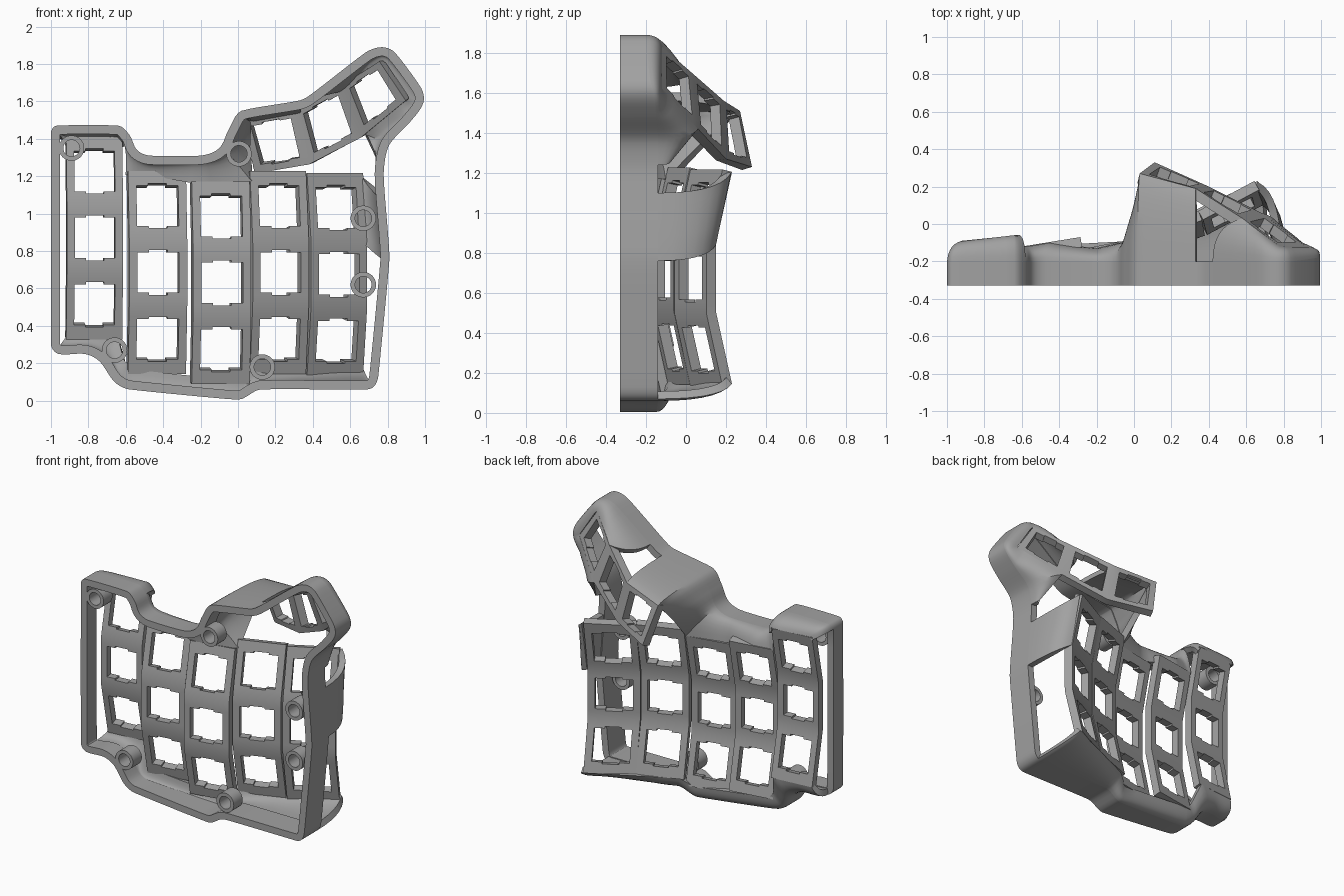
import bpy, bmesh, math
from mathutils import Vector as V

cube = bpy.data.objects.get("Cube")
if cube:
    bpy.data.objects.remove(cube)

grey = bpy.data.materials.new("mid_grey")
grey.use_nodes = True
grey.diffuse_color = (0.36, 0.36, 0.36, 1)
grey.node_tree.nodes["Principled BSDF"].inputs["Base Color"].default_value = grey.diffuse_color


def finish(name, bm, thickness=0):
    """Turn a bmesh into an object; open sheets face outward and thicken inward."""
    bmesh.ops.recalc_face_normals(bm, faces=bm.faces)
    if thickness:
        inside = V((0.1, -0.6, 0.8))
        if sum((f.calc_center_median() - inside).dot(f.normal) * f.calc_area() for f in bm.faces) < 0:
            bmesh.ops.reverse_faces(bm, faces=bm.faces)
    me = bpy.data.meshes.new(name)
    bm.to_mesh(me)
    bm.free()
    me.materials.append(grey)
    ob = bpy.data.objects.new(name, me)
    bpy.context.collection.objects.link(ob)
    bpy.ops.object.select_all(action="DESELECT")
    ob.select_set(True)
    bpy.context.view_layer.objects.active = ob
    if thickness:
        mod = ob.modifiers.new("shell", "SOLIDIFY")
        mod.thickness, mod.offset = thickness, -1
        mod.use_even_offset = False
        bpy.ops.object.modifier_apply(modifier="shell")
    bpy.ops.object.shade_smooth_by_angle(angle=math.radians(32))
    return ob


def sheet(name, rows, thickness, keep=lambda i, j: True):
    """Grid of points to a thick sheet; keep() leaves cells out."""
    bm = bmesh.new()
    g = [[bm.verts.new(p) for p in r] for r in rows]
    for i in range(len(g) - 1):
        for j in range(len(g[0]) - 1):
            if keep(i, j):
                bm.faces.new((g[i][j], g[i + 1][j], g[i + 1][j + 1], g[i][j + 1]))
    loose = [v for v in bm.verts if not v.link_faces]
    bmesh.ops.delete(bm, geom=loose, context="VERTS")
    return finish(name, bm, thickness)


def key_plate(name, fn, us, vs, holes, thickness):
    """Plate over (u, v) with rectangular openings (u0, u1, v0, v1)."""
    def keep(i, j):
        u, v = (us[i] + us[i + 1]) / 2, (vs[j] + vs[j + 1]) / 2
        return not any(a < u < b and c < v < d for a, b, c, d in holes)
    return sheet(name, [[fn(u, v) for v in vs] for u in us], thickness, keep)


# Rim outline: x, z and wall top y
outline = [(-1, 1.43, -.22), (-.97, 1.47, -.2), (-.64, 1.47, -.2), (-.58, 1.42, -.2),
           (-.54, 1.34, -.2), (-.47, 1.31, -.2), (-.2, 1.31, -.2), (-.1, 1.35, -.2),
           (-.05, 1.45, -.2), (.02, 1.55, -.2), (.33, 1.605, -.2), (.42, 1.66, -.2),
           (.68, 1.86, -.2), (.77, 1.89, -.2), (.84, 1.86, -.2), (.98, 1.67, -.18),
           (.99, 1.59, -.16), (.92, 1.49, -.15), (.81, 1.37, -.14), (.78, 1.24, -.14),
           (.785, 1.1, -.14), (.81, .76, -.14), (.75, .13, -.14), (.72, .07, -.14),
           (.65, .06, -.14), (.12, .06, -.14), (0, .005, -.15), (-.58, .06, -.2),
           (-.66, .1, -.2), (-.74, .21, -.2), (-.82, .25, -.2), (-.96, .25, -.22),
           (-1, .3, -.22)]
STEP = 5
pts = [V((x, y, z)) for x, z, y in outline]
N = len(pts)


def tangent(i):
    return (pts[(i + 1) % N] - pts[i - 1]).normalized()


path = []
for i in range(N):
    a, b = pts[i], pts[(i + 1) % N]
    m = min((b - a).length, .12)
    for k in range(STEP):
        t = k / STEP
        h = t * t * (3 - 2 * t)
        path.append(a.lerp(b, h) + tangent(i) * m * t * (1 - t) ** 2
                    - tangent((i + 1) % N) * m * t * t * (1 - t))

# Rim wall around the open front
bm = bmesh.new()
loops = []
for i, p in enumerate(path):
    d = path[(i + 1) % len(path)] - path[i - 1]
    q = p + V((d.z, 0, -d.x)).normalized() * .048
    corners = [(p.x, -.33, p.z), p, (q.x, p.y, q.z), (q.x, -.33, q.z)]
    loops.append([bm.verts.new(c) for c in corners])
for i in range(len(loops)):
    for k in range(4):
        a, b = loops[i - 1], loops[i]
        bm.faces.new((a[k], b[k], b[(k + 1) % 4], a[(k + 1) % 4]))
finish("rim_wall", bm)


def skirt(name, first, targets):
    """Rounded shell from the rim to a chain of target points."""
    rows = []
    for s in range((len(targets) - 1) * STEP + 1):
        i, k = divmod(s, STEP)
        q = V(targets[i])
        if k:
            q = q.lerp(V(targets[i + 1]), k / STEP)
        p = path[(first * STEP + s) % len(path)]
        c = V((p.x, p.y + (q.y - p.y) * .85, p.z))
        rows.append([p.lerp(c, t / 7).lerp(c.lerp(q, t / 7), t / 7) for t in range(8)])
    return sheet(name, rows, .042)


# Three-key columns: left x, right x, left y, right y, middle z
columns = {"outer_column": (-.92, -.62, -.17, -.14, .87),
           "fourth_column": (-.59, -.28, -.2, -.15, .685),
           "middle_column": (-.25, .06, -.21, -.15, .63),
           "second_column": (.06, .36, -.12, -.01, .685),
           "inner_column": (.365, .665, -.01, .15, .675)}
col_holes = []
for c in (-.345, 0, .345):
    col_holes += [(.14, .86, c - .108, c + .108), (.34, .66, c - .12, c + .12)]
col_vs = sorted({v for h in col_holes for v in h[2:]} | {-.53, -.17, .17, .53})
for name, (x0, x1, y0, y1, zc) in columns.items():
    def surface(u, v):
        rise = .08 * max(0, (abs(v) - .17) / .36)
        slope = (y1 - y0) / (x1 - x0)
        return V((x0 + (x1 - x0) * u - rise * slope * .5, y0 + (y1 - y0) * u + rise, zc + v))
    key_plate(name, surface, [0, .14, .34, .66, .86, 1], col_vs, col_holes, .055)

# Thumb plate with three keys in an arc
top = [V(p) for p in ((.03, .27, 1.51), (.33, .19, 1.56), (.58, .03, 1.70), (.78, -.12, 1.83))]
low = [V(p) for p in ((.11, .33, 1.23), (.40, .20, 1.27), (.68, .06, 1.42), (.92, -.12, 1.62))]


def thumb(u, v):
    i = min(int(u), 2)
    return top[i].lerp(top[i + 1], u - i).lerp(low[i].lerp(low[i + 1], u - i), v)


thumb_us, thumb_holes = [3], []
for i in range(3):
    thumb_us += [i, i + .14, i + .34, i + .66, i + .86]
    thumb_holes += [(i + .14, i + .86, .13, .85), (i + .34, i + .66, .1, .88)]
key_plate("thumb_plate", thumb, sorted(thumb_us), [0, .1, .13, .85, .88, 1], thumb_holes, .055)

# Shells joining rim, columns and thumb plate
skirt("outer_top_shell", 0, [(-.92, -.09, 1.38), (-.9, -.09, 1.4), (-.64, -.06, 1.4), (-.61, -.06, 1.36)])
skirt("upper_shell", 3, [(-.6, -.12, 1.21), (-.57, -.12, 1.21), (-.45, -.1, 1.21), (-.2, -.13, 1.16),
                         (.05, -.07, 1.16), (.03, .1, 1.34), top[0], top[1]])
skirt("thumb_shell", 11, [top[2], (.7, -.06, 1.775), top[3], (.8, -.12, 1.81), (.91, -.12, 1.64),
                          low[3], (.88, -.09, 1.59), low[2], (.76, -.08, 1.25)])
skirt("inner_side_band", 20, [(.66, .225, 1.2), (.67, .15, .84)])
skirt("lower_shell", 23, [(.66, .23, .145), (.64, .22, .145), (.08, -.04, .155), (0, -.09, .1),
                          (-.56, -.12, .16), (-.6, -.12, .2), (-.64, -.06, .34), (-.8, -.08, .34),
                          (-.92, -.09, .34)])

# Screw bosses on the rim
for n, (x, z) in enumerate([(-.89, 1.35), (.005, 1.32), (.67, .975), (.67, .62), (-.66, .27), (.13, .18)]):
    bm = bmesh.new()
    rings = []
    for k in range(32):
        a = math.tau * k / 32
        rings.append([bm.verts.new((x + r * math.cos(a), y, z + r * math.sin(a)))
                      for r, y in ((.068, -.33), (.068, -.23), (.044, -.23), (.044, -.33))])
    for k in range(32):
        for j in range(4):
            a, b = rings[k - 1], rings[k]
            bm.faces.new((a[j], b[j], b[(j + 1) % 4], a[(j + 1) % 4]))
    finish(f"screw_boss_{n + 1}", bm)
